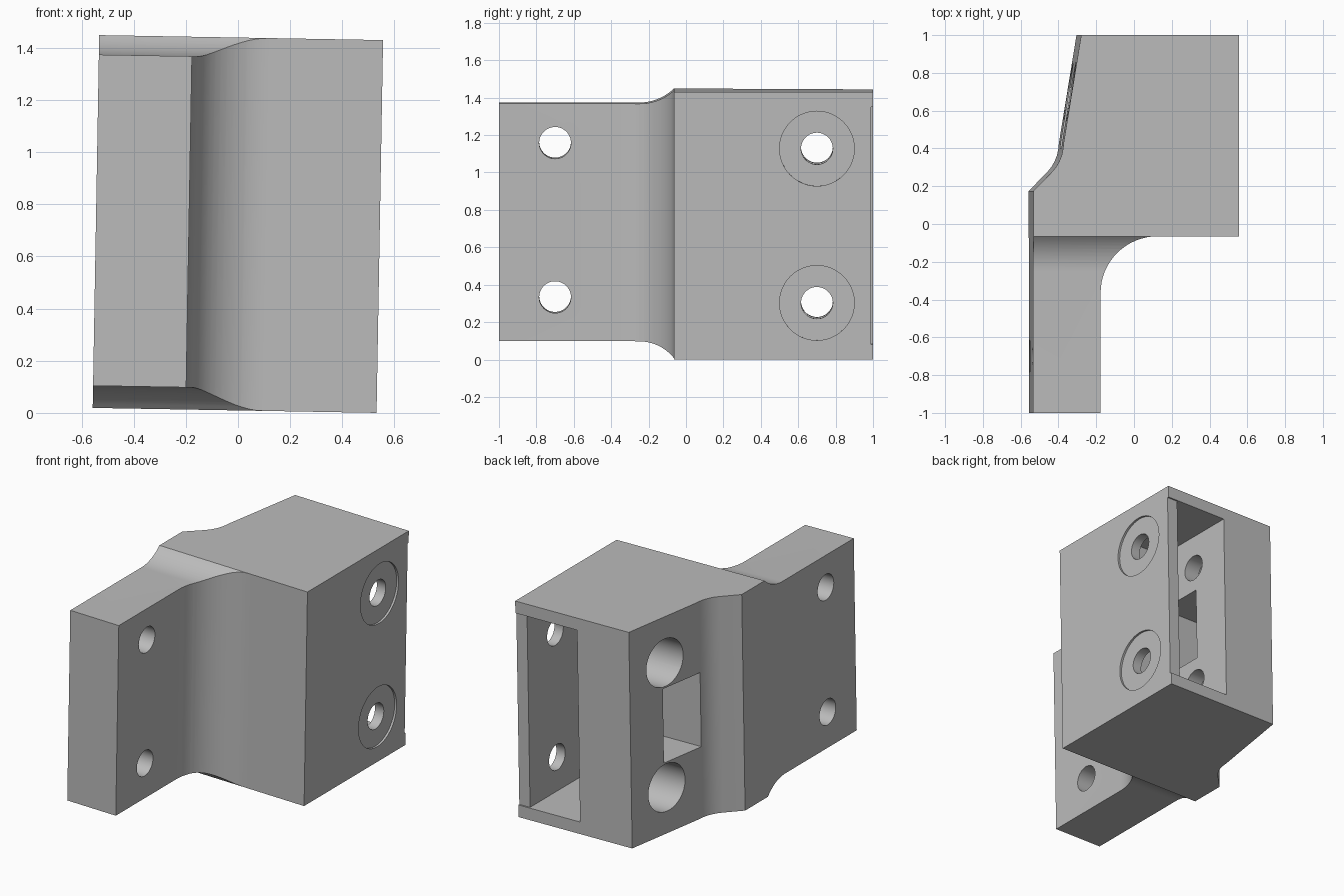
import bpy, bmesh, math
from mathutils import Matrix, Vector

cube = bpy.data.objects.get("Cube")
if cube:
    bpy.data.objects.remove(cube, do_unlink=True)

grey = bpy.data.materials.new("plain grey")
grey.use_nodes = True
grey.diffuse_color = (0.5, 0.5, 0.5, 1)
grey.node_tree.nodes["Principled BSDF"].inputs["Base Color"].default_value = grey.diffuse_color


def prism(name, points, axis, lo, hi):
    """Extrude an outline along x (points are y, z) or along z (points are x, y)."""
    place = (lambda a, b: (lo, a, b)) if axis == "x" else (lambda a, b: (a, b, lo))
    step = Vector((hi - lo, 0, 0) if axis == "x" else (0, 0, hi - lo))
    bm = bmesh.new()
    face = bm.faces.new([bm.verts.new(place(*p)) for p in points])
    grown = bmesh.ops.extrude_face_region(bm, geom=[face])
    bmesh.ops.translate(bm, vec=step,
                        verts=[g for g in grown["geom"] if isinstance(g, bmesh.types.BMVert)])
    bmesh.ops.recalc_face_normals(bm, faces=bm.faces)
    mesh = bpy.data.meshes.new(name)
    bm.to_mesh(mesh)
    bm.free()
    mesh.materials.append(grey)
    obj = bpy.data.objects.new(name, mesh)
    bpy.context.collection.objects.link(obj)
    return obj


def arc(cx, cy, r, start, end, steps=16):
    angles = [math.radians(start + (end - start) * i / steps) for i in range(steps + 1)]
    return [(cx + r * math.cos(a), cy + r * math.sin(a)) for a in angles]


def rect(a0, a1, b0, b1):
    return [(a0, b0), (a1, b0), (a1, b1), (a0, b1)]


def cut(target, cutter):
    mod = target.modifiers.new("cut", "BOOLEAN")
    mod.operation, mod.solver, mod.object = "DIFFERENCE", "EXACT", cutter
    bpy.context.view_layer.objects.active = target
    bpy.ops.object.modifier_apply(modifier=mod.name)
    bpy.data.objects.remove(cutter, do_unlink=True)


def drill(target, y, z, r, lo, hi):
    cut(target, prism("drill", arc(y, z, r, 0, 352.5, 47), "x", lo, hi))


# Block and mounting plate in one plan outline, with the large front fillet
half_h = 0.715
plan = [(-0.545, -1), (-0.188, -1)]
plan += arc(0.112, -0.365, 0.3, 180, 90)
plan += [(0.544, -0.065), (0.544, 1), (-0.292, 1), (-0.385, 0.43)]
plan += [(-0.388, 0.4), (-0.395, 0.365), (-0.408, 0.332), (-0.425, 0.302), (-0.448, 0.274)]
plan += [(-0.545, 0.175)]
bracket = prism("bracket_block", plan, "z", -half_h, half_h)

# Plate is lower than the block, blended by a concave curve above and below
for sign, level in ((1, 0.64), (-1, 0.63)):
    drop, run = half_h - level, 0.185
    radius = (run ** 2 + drop ** 2) / (2 * drop)
    sweep = math.degrees(math.asin(run / radius))
    side = [(-1.1, 0.9), (-1.1, level)] + arc(-0.25, level + radius, radius, -90, -90 + sweep, 10)
    side += [(-0.065, 0.9)]
    cut(bracket, prism("shoulder", [(y, sign * z) for y, z in side], "x", -0.8, 0.8))

# Slot open at the back, with its outer wall set slightly in
cut(bracket, prism("slot", rect(0.09, 0.465, 0.4, 1.1), "z", -0.635, 0.635))
cut(bracket, prism("wall_step", rect(0.44, 0.7, 0.99, 1.1), "z", -0.635, 0.635))

# Window from the slanted wall into the slot
cut(bracket, prism("window", rect(0.4, 0.72, -0.245, 0.245), "x", -0.7, 0.2))

# Bolt holes: plate, block, deep counterbores and shallow washer seats
for z in (0.4125, -0.4125):
    drill(bracket, -0.7, z + 0.018, 0.085, -0.8, 0.2)
    drill(bracket, 0.7, z, 0.085, -0.8, 0.8)
    drill(bracket, 0.7, z, 0.157, -0.8, -0.02)
    drill(bracket, 0.7, z, 0.2, 0.53, 0.8)

# Slight lean, then stand on the ground
bracket.data.transform(Matrix.Translation((0, 0, 0.7245)) @ Matrix.Rotation(math.radians(1), 4, "Y"))
bpy.ops.object.select_all(action="DESELECT")
bracket.select_set(True)
bpy.context.view_layer.objects.active = bracket
bpy.ops.object.shade_smooth_by_angle(angle=math.radians(25))
